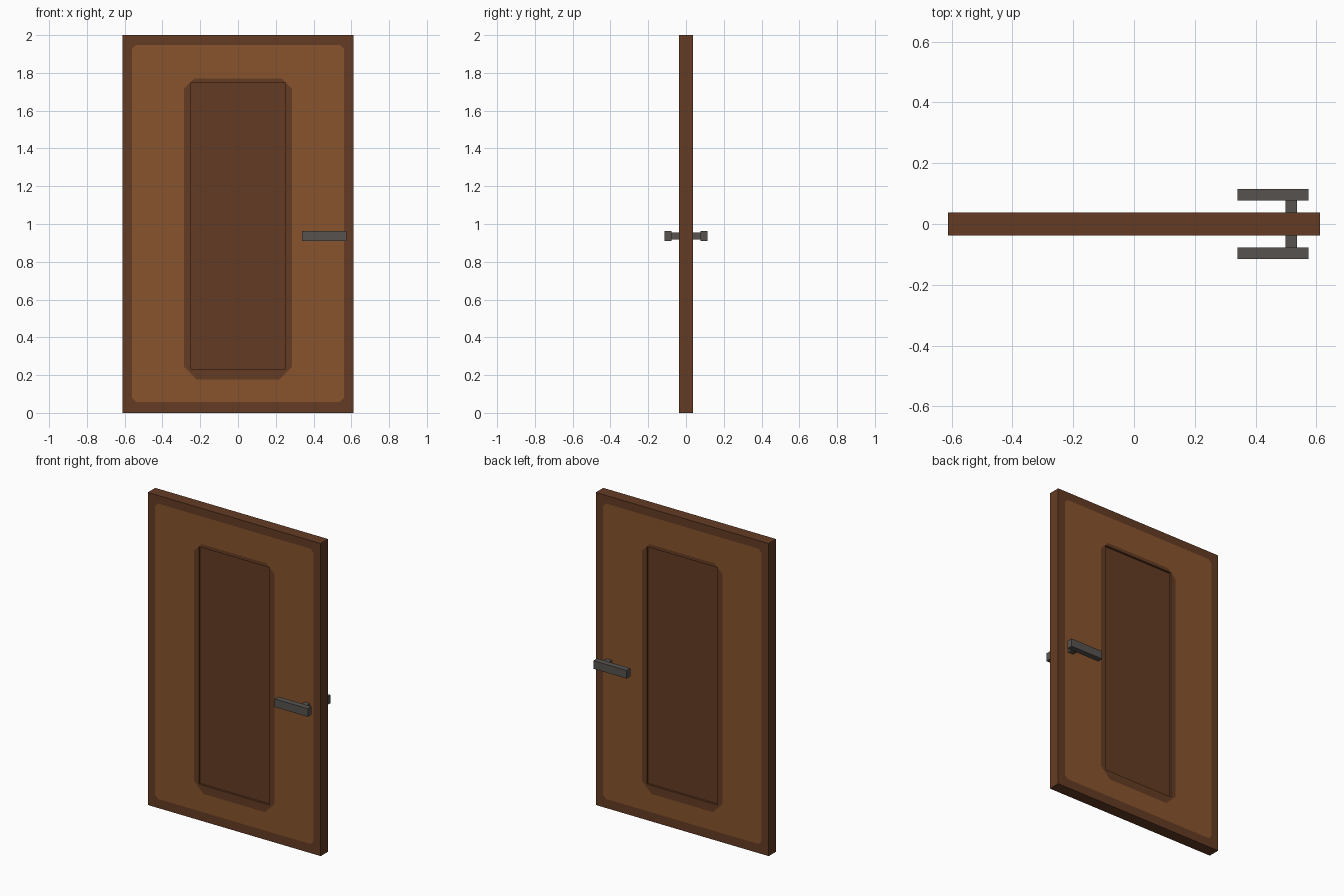
import bpy, bmesh

if "Cube" in bpy.data.objects:
    bpy.data.objects.remove(bpy.data.objects["Cube"])

THICK, HALF_W, RECESS = 0.038, 0.612, 0.013


def material(name, rgb):
    m = bpy.data.materials.new(name)
    m.diffuse_color = (*rgb, 1)
    m.use_nodes = True
    m.node_tree.nodes["Principled BSDF"].inputs["Base Color"].default_value = m.diffuse_color
    return m


dark = material("dark_wood", (0.127, 0.044, 0.017))
light = material("light_wood", (0.246, 0.087, 0.027))
metal = material("grey_metal", (0.095, 0.086, 0.078))


def finish(bm, name, mats):
    bmesh.ops.remove_doubles(bm, verts=bm.verts, dist=1e-5)
    bmesh.ops.recalc_face_normals(bm, faces=bm.faces)
    mesh = bpy.data.meshes.new(name)
    bm.to_mesh(mesh)
    bm.free()
    for m in mats:
        mesh.materials.append(m)
    ob = bpy.data.objects.new(name, mesh)
    bpy.context.collection.objects.link(ob)
    return ob


def outline(bm, hw, z0, z1, low, high, y):
    """Rectangle with corners cut by low (bottom) and high (top)."""
    pts = [(hw, z0 + low), (hw, z1 - high), (hw - high, z1), (high - hw, z1),
           (-hw, z1 - high), (-hw, z0 + low), (low - hw, z0), (hw - low, z0)]
    return [bm.verts.new((x, y, z)) for x, z in pts]


def bridge(bm, a, b, mat):
    for i in range(8):
        j = (i + 1) % 8
        quad = [a[i], a[j], b[j], b[i]]
        # Square corners collapse to a point, so drop the repeated vertex
        if (a[i].co - a[j].co).length < 1e-6:
            quad.remove(a[j])
        if (b[i].co - b[j].co).length < 1e-6:
            quad.remove(b[j])
        if len(quad) > 2:
            bm.faces.new(quad).material_index = mat


# Door slab: frame, light field, dark border and recessed panel on both sides
bm = bmesh.new()
edges = []
for s in (-1, 1):
    y = s * THICK
    rim = outline(bm, HALF_W, 0, 2, 0, 0, y)
    field = outline(bm, 0.562, 0.058, 1.948, 0.022, 0.022, y)
    border = outline(bm, 0.286, 0.176, 1.771, 0.069, 0.056, y)
    panel = outline(bm, 0.25, 0.23, 1.749, 0, 0, y)
    floor = outline(bm, 0.25, 0.23, 1.749, 0, 0, s * (THICK - RECESS))
    bridge(bm, rim, field, 0)
    bridge(bm, field, border, 1)
    bridge(bm, border, panel, 0)
    bridge(bm, panel, floor, 0)
    bm.faces.new([floor[i] for i in (0, 1, 4, 5)])
    edges.append(rim)
bridge(bm, edges[0], edges[1], 0)
finish(bm, "door_slab", [dark, light])


def box(name, x, y, z, mat):
    bm = bmesh.new()
    bmesh.ops.create_cube(bm, size=1)
    for v in bm.verts:
        v.co = [(r[0] + r[1]) / 2 + c * (r[1] - r[0]) for c, r in zip(v.co, (x, y, z))]
    return finish(bm, name, [mat])


# Lever handle on each side: stem and grip
for side, s in (("front", -1), ("back", 1)):
    box(side + "_handle_stem", (0.498, 0.536), sorted((s * 0.03, s * 0.08)), (0.918, 0.956), metal)
    box(side + "_handle_grip", (0.34, 0.575), sorted((s * 0.078, s * 0.115)), (0.911, 0.963), metal)
